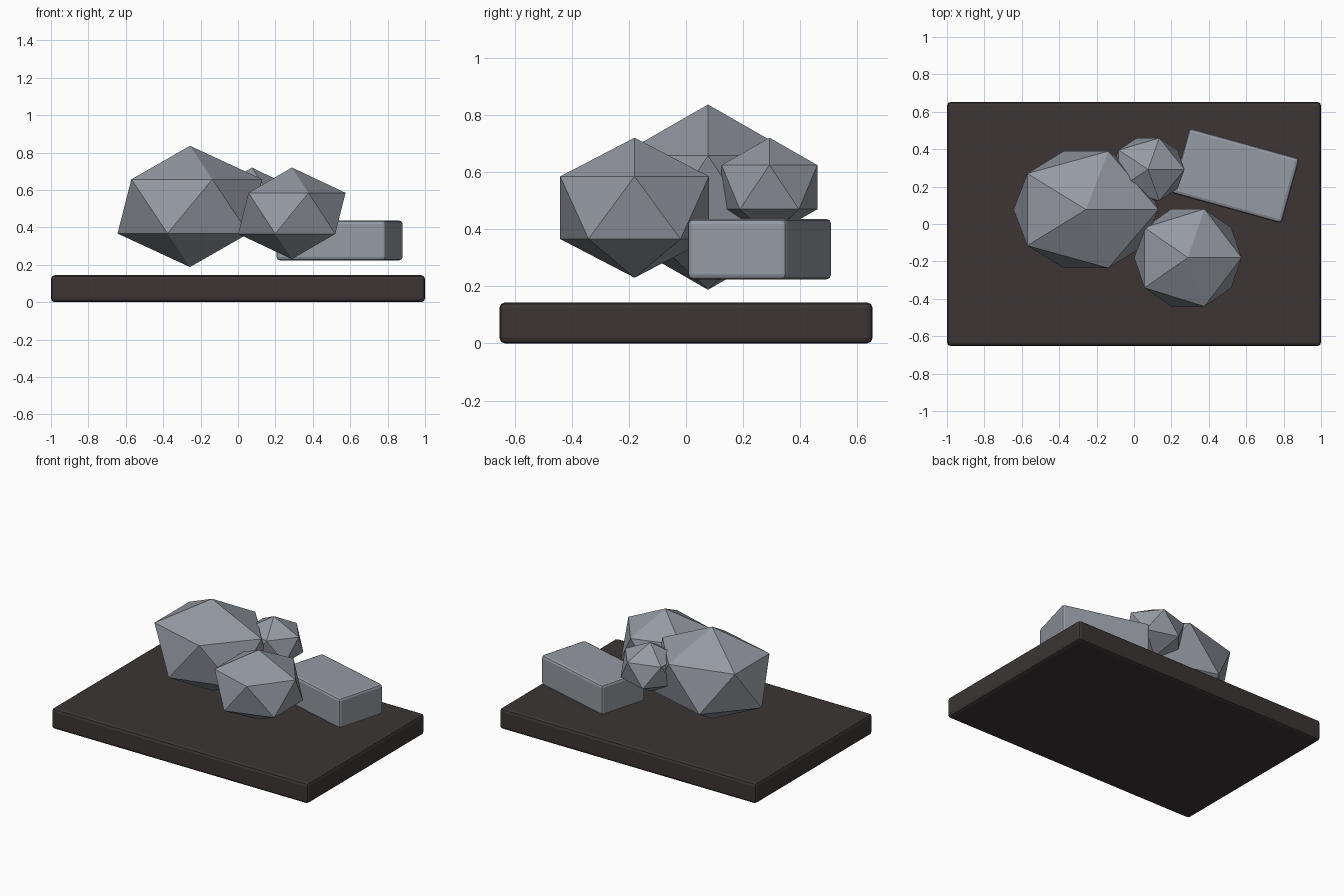
import bpy, math

if "Cube" in bpy.data.objects:
    bpy.data.objects.remove(bpy.data.objects["Cube"])


def material(name, rgb):
    m = bpy.data.materials.new(name)
    m.diffuse_color = (*rgb, 1.0)
    m.use_nodes = True
    m.node_tree.nodes["Principled BSDF"].inputs["Base Color"].default_value = m.diffuse_color
    return m


STONE = material("grey stone", (0.30, 0.32, 0.36))
EARTH = material("dark earth", (0.045, 0.036, 0.036))


def finish(name, mat):
    ob = bpy.context.object
    ob.name = name
    ob.data.materials.append(mat)
    return ob


def block(name, centre, size, mat, bevel, turn=0.0):
    """Box with softly bevelled edges."""
    bpy.ops.mesh.primitive_cube_add(size=1, location=centre, rotation=(0, 0, turn))
    ob = finish(name, mat)
    ob.scale = size
    bpy.ops.object.transform_apply(location=False, rotation=False, scale=True)
    mod = ob.modifiers.new("soft edges", 'BEVEL')
    mod.width = bevel
    mod.segments = 2


def rock(name, centre, radii):
    """Faceted boulder: a stretched icosahedron."""
    bpy.ops.mesh.primitive_ico_sphere_add(subdivisions=1, radius=1, location=centre)
    ob = finish(name, STONE)
    ob.scale = radii
    bpy.ops.object.transform_apply(location=False, rotation=False, scale=True)


# ground slab
block("base_slab", (0, 0, 0.072), (2.0, 1.306, 0.144), EARTH, 0.02)

# boulders
rock("large_rock", (-0.257, 0.077, 0.512), (0.433, 0.367, 0.324))
rock("medium_rock", (0.288, -0.18, 0.475), (0.321, 0.306, 0.245))
rock("small_rock", (0.075, 0.292, 0.547), (0.218, 0.197, 0.173))

# cut stone block, turned slightly
block("stone_block", (0.543, 0.258, 0.33), (0.61, 0.36, 0.212), STONE, 0.018,
      math.radians(-15.5))
